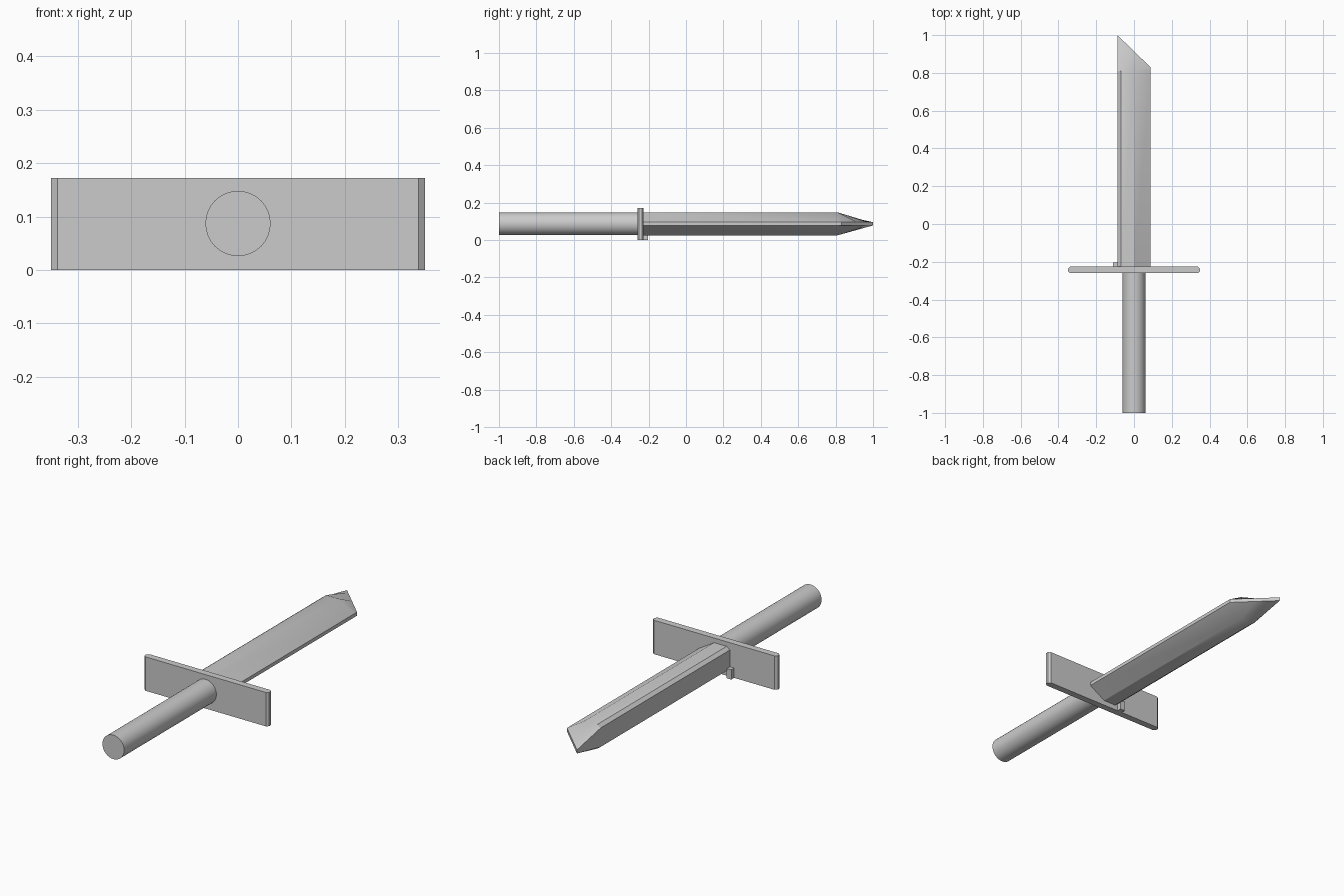
import bpy, bmesh
from math import radians

if "Cube" in bpy.data.objects:
    bpy.data.objects.remove(bpy.data.objects["Cube"])

ZC = 0.087  # height of the sword's long axis


def finish(name, bm, angle=30):
    bmesh.ops.recalc_face_normals(bm, faces=bm.faces)
    me = bpy.data.meshes.new(name)
    bm.to_mesh(me)
    bm.free()
    ob = bpy.data.objects.new(name, me)
    bpy.context.collection.objects.link(ob)
    bpy.ops.object.select_all(action='DESELECT')
    ob.select_set(True)
    bpy.context.view_layer.objects.active = ob
    bpy.ops.object.shade_smooth_by_angle(angle=radians(angle))
    return ob


def loft(name, rings, angle=30):
    """Skin a list of equal-length closed rings and cap both ends."""
    bm = bmesh.new()
    loops = [[bm.verts.new(p) for p in ring] for ring in rings]
    n = len(loops[0])
    for a, b in zip(loops, loops[1:]):
        for i in range(n):
            j = (i + 1) % n
            bm.faces.new((a[i], a[j], b[j], b[i]))
    bm.faces.new(loops[0])
    bm.faces.new(loops[-1])
    return finish(name, bm, angle)


# Blade: flat spine on the left, ground edge on the right, slanted tip
half = [(-0.088, 0.048), (-0.07, 0.0615), (0.0, 0.0615), (0.087, 0.009)]
section = half + [(x, -z) for x, z in reversed(half)]


def tip_y(x):
    return 1.0 - (x + 0.088) * 0.97


def body_ring(y):
    return [(x, min(y, tip_y(x)), ZC + z) for x, z in section]


tip = [(x, tip_y(x), ZC + (0.009 if z > 0 else -0.009)) for x, z in section]
loft("blade", [body_ring(-0.24), body_ring(0.81), tip], 25)

# Guard: wide plate with chamfered ends
guard = [(-0.35, -0.25), (-0.338, -0.26), (0.338, -0.26), (0.35, -0.25),
         (0.35, -0.236), (0.338, -0.226), (-0.338, -0.226), (-0.35, -0.236)]
loft("guard", [[(x, y, z) for x, y in guard] for z in (0.0, 0.172)])

# Small catch beside the blade
catch = [(-0.112, -0.235), (-0.085, -0.235), (-0.085, -0.203), (-0.112, -0.203)]
loft("guard_catch", [[(x, y, z) for x, y in catch] for z in (0.0, 0.05)])

# Round grip
bpy.ops.mesh.primitive_cylinder_add(vertices=32, radius=0.061, depth=0.76,
                                    location=(0, -0.62, ZC),
                                    rotation=(radians(90), 0, 0))
grip = bpy.context.object
grip.name = "grip"
bpy.ops.object.shade_smooth_by_angle(angle=radians(30))
